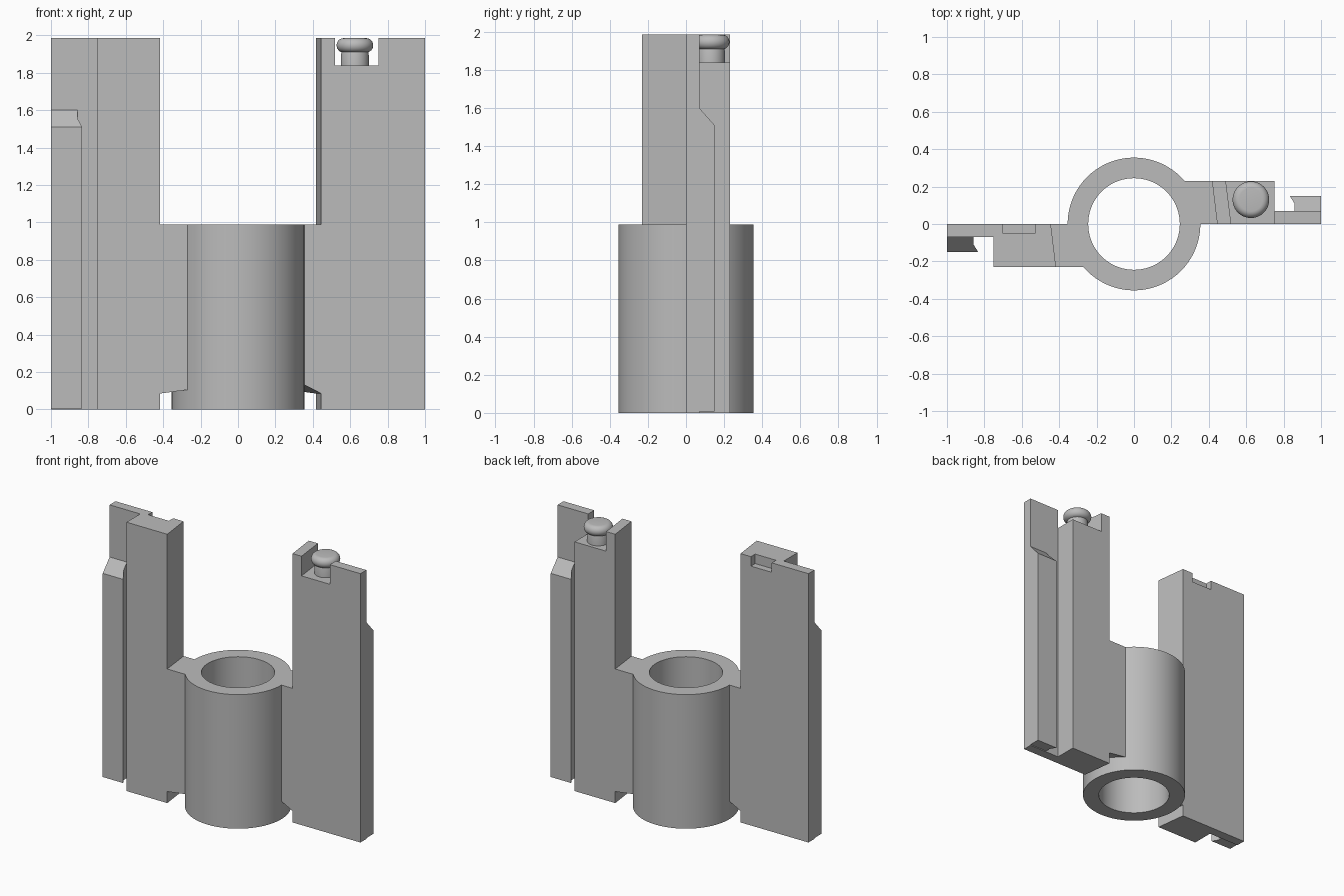
import bpy, bmesh, math

cube = bpy.data.objects.get("Cube")
if cube:
    bpy.data.objects.remove(cube)

grey = bpy.data.materials.new("plain grey")
grey.use_nodes = True
COLOUR = (0.5, 0.5, 0.5, 1)
grey.diffuse_color = COLOUR
grey.node_tree.nodes["Principled BSDF"].inputs["Base Color"].default_value = COLOUR

HEIGHT = 1.985
RING_HEIGHT = 0.99


def finish(name, bm, smooth=False):
    bmesh.ops.recalc_face_normals(bm, faces=bm.faces)
    mesh = bpy.data.meshes.new(name)
    bm.to_mesh(mesh)
    bm.free()
    mesh.materials.append(grey)
    obj = bpy.data.objects.new(name, mesh)
    bpy.context.collection.objects.link(obj)
    if smooth:
        bpy.ops.object.select_all(action='DESELECT')
        obj.select_set(True)
        bpy.context.view_layer.objects.active = obj
        bpy.ops.object.shade_smooth_by_angle(angle=math.radians(35))
    return obj


def prism(name, section, bottoms, tops, side=1):
    """Upright prism; side -1 turns it half a turn about the z axis."""
    bm = bmesh.new()
    n = len(section)
    low = [bm.verts.new((side * x, side * y, z)) for (x, y), z in zip(section, bottoms)]
    high = [bm.verts.new((side * x, side * y, z)) for (x, y), z in zip(section, tops)]
    bm.faces.new(low)
    bm.faces.new(high)
    for i in range(n):
        j = (i + 1) % n
        bm.faces.new((low[i], low[j], high[j], high[i]))
    return finish(name, bm)


def lathe(name, profile, centre=(0, 0), closed=False, steps=72):
    bm = bmesh.new()
    verts = [bm.verts.new((centre[0] + r, centre[1], z)) for r, z in profile]
    pairs = list(zip(verts, verts[1:]))
    if closed:
        pairs.append((verts[-1], verts[0]))
    edges = [bm.edges.new(p) for p in pairs]
    bmesh.ops.spin(bm, geom=verts + edges, cent=(*centre, 0), axis=(0, 0, 1),
                   angle=math.tau, steps=steps)
    bmesh.ops.remove_doubles(bm, verts=bm.verts, dist=0.0005)
    return finish(name, bm, smooth=True)


def cut(target, section, z):
    cutter = prism(target.name + "_cutter", section, [z] * 4, [HEIGHT + 0.1] * 4)
    cutter.hide_render = True
    cutter.hide_set(True)
    mod = target.modifiers.new("cut", 'BOOLEAN')
    mod.operation = 'DIFFERENCE'
    mod.solver = 'EXACT'
    mod.object = cutter


# Central tube
lathe("centre_tube", [(0.355, 0), (0.355, RING_HEIGHT), (0.245, RING_HEIGHT), (0.245, 0)],
      closed=True)

# Two wings, one a half turn of the other
wing_section = [(0.445, 0), (1, 0), (1, 0.07), (0.75, 0.07), (0.75, 0.23), (0.417, 0.23)]
lip_section = [(0.858, 0.07), (1, 0.07), (1, 0.15), (0.833, 0.15), (0.858, 0.11)]
bridge_section = [(0.3, 0), (0.445, 0), (0.417, 0.23), (0.2, 0.23)]
wings = {}
for label, side in (("left", 1), ("right", -1)):
    wings[label] = prism(label + "_wing", wing_section, [0] * 6, [HEIGHT] * 6, side)
    # Edge lip with a sloped top
    lip_tops = [1.6 - (y - 0.07) * 1.125 for x, y in lip_section]
    prism(label + "_edge_lip", lip_section, [0.006] * 5, lip_tops, side)
    # Bridge to the tube with a sloped underside
    prism(label + "_bridge", bridge_section, [0.16, 0.085, 0.085, 0.115],
          [RING_HEIGHT] * 4, side)

# Open slot around the pin, and the shallow socket on the other wing
cut(wings["left"], [(0.532, -0.1), (0.75, -0.1), (0.75, 0.3), (0.482, 0.3)], 1.84)
cut(wings["right"], [(-0.7, -0.05), (-0.53, -0.05), (-0.53, 0.1), (-0.7, 0.1)], 1.915)

# Round-headed pin
head = [(0.062 + 0.036 * math.cos(a), 1.947 + 0.038 * math.sin(a))
        for a in (math.radians(d) for d in range(-75, 91, 15))]
lathe("pin", [(0.075, 1.835), (0.074, 1.9)] + head + [(0, HEIGHT)],
      centre=(0.625, 0.13), steps=40)
